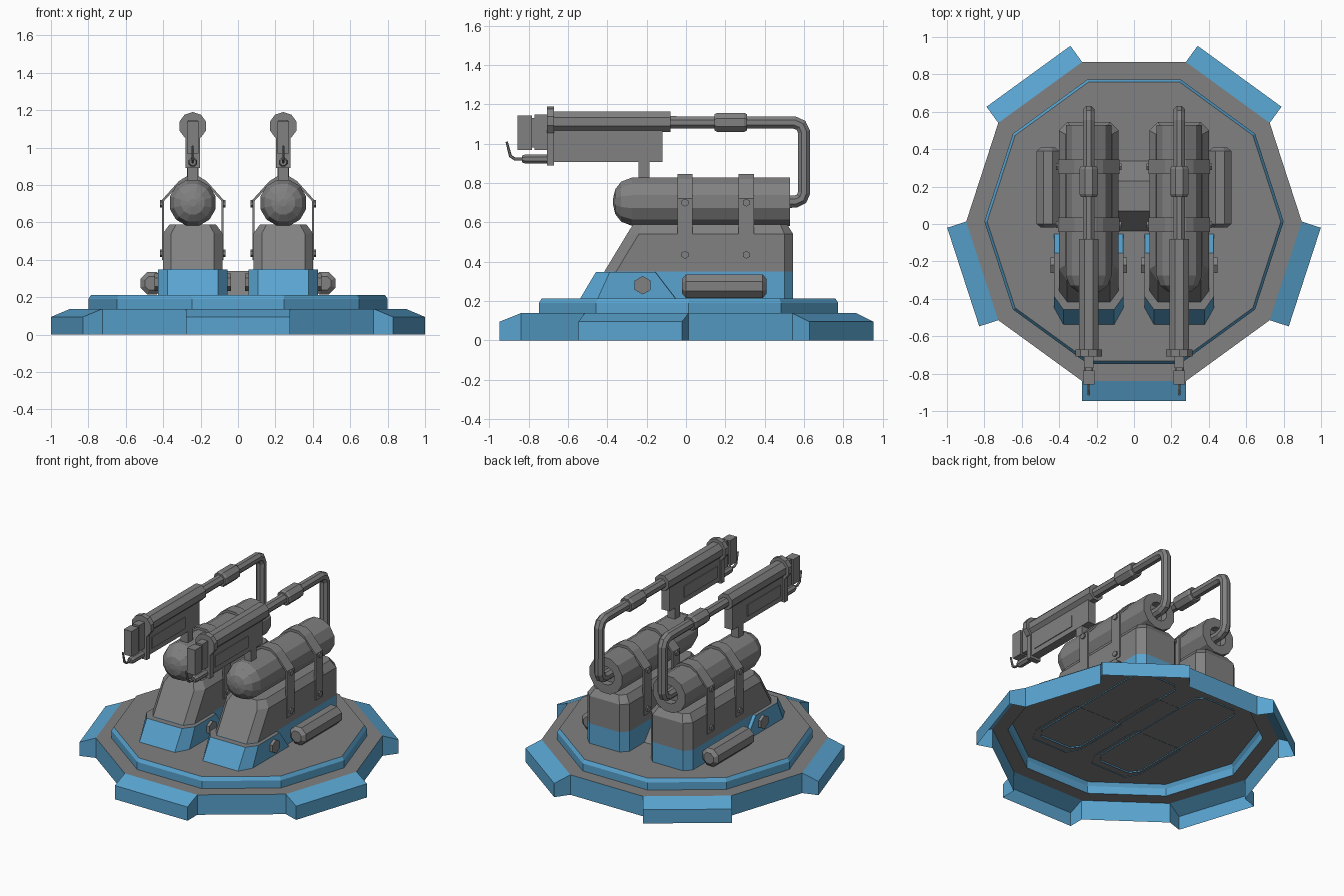
import bpy, bmesh, math
from mathutils import Vector

if "Cube" in bpy.data.objects:
    bpy.data.objects.remove(bpy.data.objects["Cube"])


def material(name, rgb):
    m = bpy.data.materials.new(name)
    m.diffuse_color = (*rgb, 1)
    m.use_nodes = True
    m.node_tree.nodes["Principled BSDF"].inputs["Base Color"].default_value = m.diffuse_color
    return m


MATS = [material("grey_metal", (0.22, 0.22, 0.22)),
        material("blue_paint", (0.10, 0.37, 0.63))]
UP = 0.97


def finish(name, bm, rule=None):
    bmesh.ops.recalc_face_normals(bm, faces=bm.faces[:])
    for f in bm.faces:
        f.material_index = 1 if rule and rule(f) else 0
    me = bpy.data.meshes.new(name)
    bm.to_mesh(me)
    bm.free()
    for m in MATS:
        me.materials.append(m)
    ob = bpy.data.objects.new(name, me)
    bpy.context.collection.objects.link(ob)
    return ob


def skin(rings, cap0=True, cap1=True):
    """Join equal rings of points into a surface."""
    bm = bmesh.new()
    vs = [[bm.verts.new(p) for p in r] for r in rings]
    n = len(vs[0])
    for a, b in zip(vs, vs[1:]):
        for i in range(n):
            j = (i + 1) % n
            bm.faces.new((a[i], a[j], b[j], b[i]))
    if cap0:
        bm.faces.new(vs[0][::-1])
    if cap1:
        bm.faces.new(vs[-1])
    bm.normal_update()
    return bm


def tube(name, cx, path, sides=8, turn=0.5):
    """Sweep a polygon along (y, z, radius) points."""
    pts = [Vector((cx, y, z)) for y, z, r in path]
    straight = all(abs(p.z - pts[0].z) < 1e-6 for p in pts)
    rings = []
    for i, p in enumerate(pts):
        t = Vector((0, 1, 0))
        if not straight:
            segs = [(b - a).normalized() for a, b in zip(pts, pts[1:])][max(0, i - 1):i + 1]
            t = sum(segs, Vector()).normalized()
        nrm = t.cross(Vector((1, 0, 0)))
        ring = []
        for k in range(sides):
            a = 2 * math.pi * (k + turn) / sides
            ring.append(p + path[i][2] * (math.cos(a) * Vector((1, 0, 0)) + math.sin(a) * nrm))
        rings.append(ring)
    return finish(name, skin(rings))


def box(name, cx, hw, y0, y1, z0, z1):
    return finish(name, skin([[(cx - hw, y0, z), (cx + hw, y0, z), (cx + hw, y1, z), (cx - hw, y1, z)]
                              for z in (z0, z1)]))


def octo(cx, hw, yf, yb, z, cx_f, cy_f, cb):
    """Rectangle with cut corners, at height z."""
    return [(cx - hw + cx_f, yf, z), (cx + hw - cx_f, yf, z), (cx + hw, yf + cy_f, z), (cx + hw, yb - cb, z),
            (cx + hw - cb, yb, z), (cx - hw + cb, yb, z), (cx - hw, yb - cb, z), (cx - hw, yf + cy_f, z)]


def disc(name, x0, x1, y, z, r, sides=6):
    """Short bolt head along x."""
    return finish(name, skin([[(x, y + r * math.sin(2 * math.pi * k / sides),
                                z + r * math.cos(2 * math.pi * k / sides)) for k in range(sides)]
                              for x in (x0, x1)]))


# Hollow ten-sided base with a raised step; every other wall is pulled out into a foot
CY = 0.013


def decagon(r, z):
    return [(r * math.cos(math.radians(36 * k)), CY + r * math.sin(math.radians(36 * k)), z) for k in range(10)]


bm = skin([decagon(0.897, 0), decagon(0.897, 0.138), decagon(0.80, 0.138),
           decagon(0.80, 0.19), decagon(0.785, 0.213)], cap0=False)
bm.faces.ensure_lookup_table()
walls = [bm.faces[i] for i in range(1, 10, 2)]
for f in bmesh.ops.extrude_discrete_faces(bm, faces=walls)["faces"]:
    c = f.calc_center_median()
    out = Vector((c.x, c.y - CY, 0)).normalized() * 0.107
    for v in f.verts:
        v.co += out
        if v.co.z > 0.1:
            v.co.z = 0.095
bmesh.ops.delete(bm, geom=[f for f in bm.faces if all(v.co.z < 1e-4 for v in f.verts)], context='FACES')
finish("base", bm, lambda f: abs(f.normal.z) < UP)

# Bridge between the two housings
bm = skin([[(x, -0.04, 0.21), (x, 0.07, 0.34), (x, 0.23, 0.34), (x, 0.34, 0.21)] for x in (-0.1, 0.1)])
finish("bridge_block", bm)

for side, s in (("left", -1), ("right", 1)):
    cx = 0.242 * s

    # Housing, blue below and grey above
    bm = skin([octo(cx, 0.16, -0.48, 0.545, 0.205, 0.045, 0.06, 0.045),
               octo(cx, 0.16, -0.415, 0.545, 0.35, 0.045, 0.06, 0.045),
               octo(cx, 0.16, -0.30, 0.545, 0.54, 0.045, 0.06, 0.045),
               octo(cx, 0.125, -0.27, 0.515, 0.588, 0.035, 0.05, 0.035)], cap0=False)
    finish(side + "_housing", bm, lambda f: f.calc_center_median().z < 0.34)

    # Blue skirt around the front of the housing
    bm = skin([octo(cx, 0.185, -0.54, -0.05, 0.21, 0.05, 0.09, 0.002),
               octo(cx, 0.185, -0.458, -0.155, 0.347, 0.05, 0.07, 0.002)], cap0=False)
    finish(side + "_skirt", bm, lambda f: abs(f.normal.z) < UP)
    for d in (-1, 1):
        disc(side + "_skirt_bolt", cx + d * 0.18, cx + d * 0.205, -0.22, 0.28, 0.047)

    # Small canister on the outer flank
    tube(side + "_canister", 0.46 * s,
         [(-0.02, 0.275, 0.04), (0.0, 0.275, 0.065), (0.39, 0.275, 0.065), (0.41, 0.275, 0.04)])

    # Main tank with domed nose and recessed rear
    z = 0.705
    tube(side + "_tank", cx,
         [(-0.37, z, 0.02), (-0.36, z, 0.065), (-0.33, z, 0.105), (-0.275, z, 0.127),
          (0.53, z, 0.127), (0.53, z, 0.065), (0.48, z, 0.065)], sides=12)

    # Straps over the tank, bolted to the housing
    half = [(0.165, 0.40), (0.165, 0.72), (0.075, 0.82), (0.035, 0.845)]
    inner = [(0.153, 0.40), (0.153, 0.715), (0.068, 0.808), (0.03, 0.828)]
    outline = (half + [(-x, h) for x, h in half[::-1]] +
               [(-x, h) for x, h in inner] + inner[::-1])
    for y in (-0.005, 0.307):
        finish(side + "_strap", skin([[(cx + x, y + d, h) for x, h in outline] for d in (-0.039, 0.039)]))
        for d in (-1, 1):
            for h in (0.435, 0.70):
                disc(side + "_strap_bolt", cx + d * 0.16, cx + d * 0.175, y, h, 0.02)

    # Feed pipe from the tank up and forward to the barrel
    r = 0.034
    tube(side + "_pipe", cx,
         [(0.47, 0.705, r), (0.555, 0.705, r), (0.588, 0.72, r), (0.60, 0.75, r), (0.60, 1.06, r),
          (0.585, 1.093, r), (0.55, 1.108, r), (-0.10, 1.108, r)])
    tube(side + "_coupling", cx,
         [(0.145, 1.108, 0.045), (0.16, 1.108, 0.053), (0.295, 1.108, 0.053), (0.31, 1.108, 0.045)])

    # Barrel, collar and under-plate
    tube(side + "_barrel", cx, [(-0.69, 1.112, 0.057), (-0.08, 1.112, 0.057)])
    tube(side + "_collar", cx, [(-0.708, 1.115, 0.075), (-0.672, 1.115, 0.075)], sides=10)
    box(side + "_collar_bracket", cx, 0.04, -0.708, -0.672, 0.89, 1.07)
    box(side + "_barrel_plate", cx, 0.03, -0.69, -0.12, 0.907, 1.08)
    box(side + "_side_panel", cx, 0.035, -0.64, -0.28, 0.942, 1.022)
    box(side + "_post", cx, 0.028, -0.242, -0.185, 0.81, 0.92)

    # Muzzle blocks, pilot burner and its bent tip
    box(side + "_muzzle_rear", cx, 0.025, -0.77, -0.70, 0.968, 1.148)
    box(side + "_muzzle_neck", cx, 0.018, -0.79, -0.76, 0.98, 1.13)
    box(side + "_muzzle_front", cx, 0.03, -0.858, -0.782, 0.968, 1.142)
    tube(side + "_pilot", cx, [(-0.835, 0.922, 0.018), (-0.815, 0.922, 0.026), (-0.70, 0.922, 0.026)])
    r = 0.008
    tube(side + "_pilot_tip", cx,
         [(-0.82, 0.922, r), (-0.87, 0.922, r), (-0.893, 0.937, r), (-0.912, 1.01, 0.006)], sides=6)
